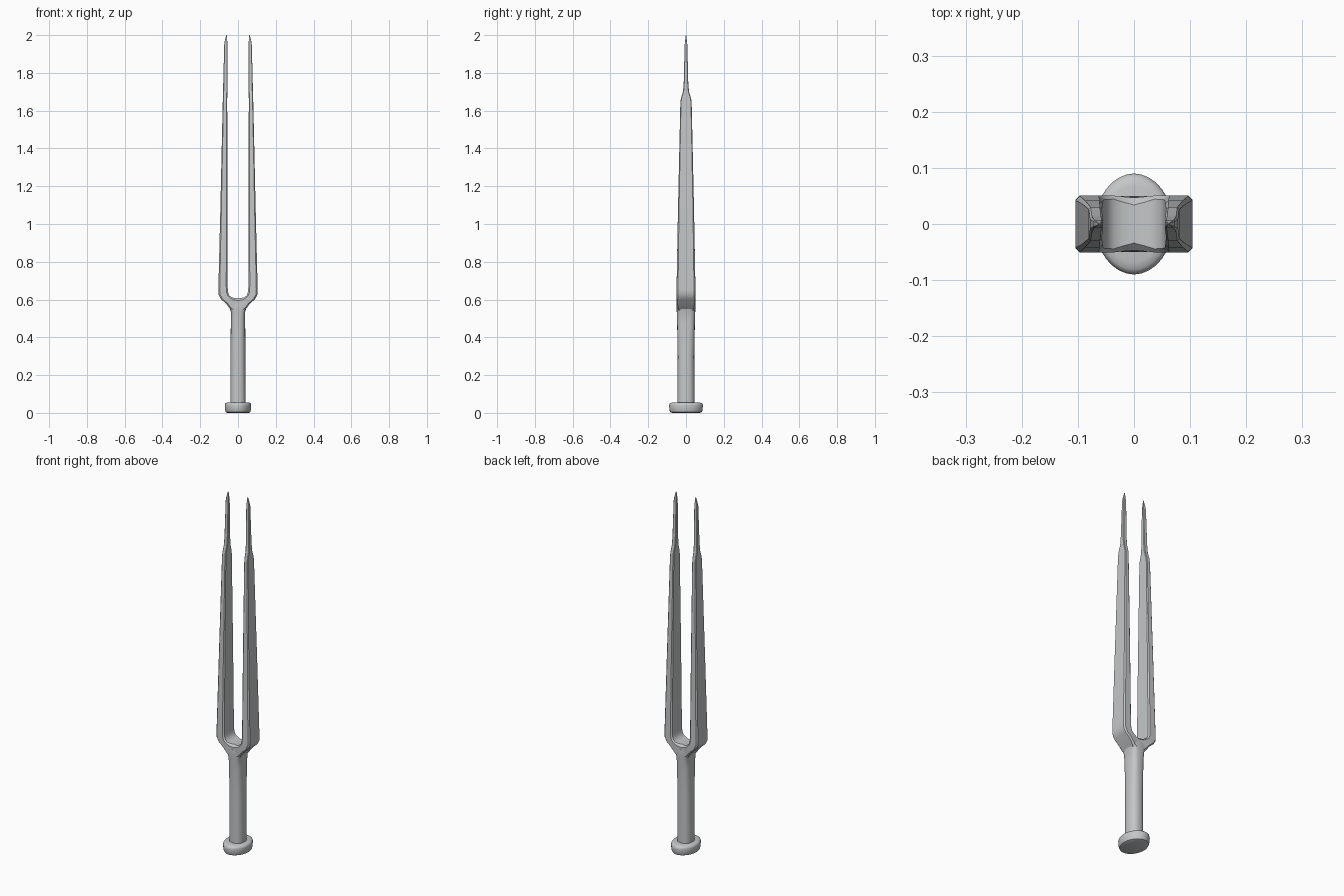
import bpy, bmesh, math
from mathutils import Vector

cube = bpy.data.objects.get("Cube")
if cube:
    bpy.data.objects.remove(cube)

steel = bpy.data.materials.new("grey_steel")
steel.use_nodes = True
steel.diffuse_color = (0.55, 0.57, 0.58, 1)
steel.node_tree.nodes["Principled BSDF"].inputs["Base Color"].default_value = steel.diffuse_color


def loft(name, rings, cap_start=True, angle=35):
    """Skin a list of equal-sized rings into one object."""
    bm = bmesh.new()
    loops = [[bm.verts.new(p) for p in ring] for ring in rings]
    n = len(loops[0])
    for a, b in zip(loops, loops[1:]):
        for i in range(n):
            j = (i + 1) % n
            bm.faces.new((a[i], a[j], b[j], b[i]))
    if cap_start:
        bm.faces.new(loops[0][::-1])
    bm.faces.new(loops[-1])
    bmesh.ops.recalc_face_normals(bm, faces=bm.faces[:])
    mesh = bpy.data.meshes.new(name)
    bm.to_mesh(mesh)
    bm.free()
    mesh.materials.append(steel)
    obj = bpy.data.objects.new(name, mesh)
    bpy.context.collection.objects.link(obj)
    bpy.ops.object.select_all(action='DESELECT')
    obj.select_set(True)
    bpy.context.view_layer.objects.active = obj
    bpy.ops.object.shade_smooth_by_angle(angle=math.radians(angle))
    return obj


def bar_section(inner, outer, depth):
    """Rectangle with clipped corners, spanning inner to outer in the xz plane."""
    a, b = Vector((inner[0], 0, inner[1])), Vector((outer[0], 0, outer[1]))
    mid, u = (a + b) / 2, (b - a) / 2
    w = u.length
    u.normalize()
    c = 0.3 * min(w, depth)
    corners = [(w - c, depth), (w, depth - c)]
    right = corners + [(x, -y) for x, y in reversed(corners)]
    outline = right + [(-x, y) for x, y in reversed(right)]
    return [mid + u * x + Vector((0, y, 0)) for x, y in outline]


def oval(rx, ry, z, power=2, count=32):
    """Horizontal superellipse ring."""
    ring = []
    for i in range(count):
        t = 2 * math.pi * i / count
        c, s = math.cos(t), math.sin(t)
        ring.append((math.copysign(abs(c) ** (2 / power), c) * rx,
                     math.copysign(abs(s) ** (2 / power), s) * ry, z))
    return ring


# Forked blade: sections run from the centre of the yoke up to the prong tip
fork_path = [
    ((0.000, 0.607), (0.000, 0.520), 0.047),
    ((0.020, 0.608), (0.039, 0.545), 0.049),
    ((0.036, 0.613), (0.060, 0.575), 0.051),
    ((0.047, 0.623), (0.090, 0.602), 0.051),
    ((0.053, 0.640), (0.104, 0.628), 0.051),
    ((0.055, 0.670), (0.104, 0.655), 0.050),
    ((0.056, 1.100), (0.093, 1.100), 0.042),
    ((0.057, 1.640), (0.081, 1.640), 0.030),
    ((0.057, 1.665), (0.080, 1.665), 0.027),
    ((0.056, 1.700), (0.079, 1.700), 0.016),
    ((0.055, 1.750), (0.078, 1.750), 0.012),
    ((0.055, 1.950), (0.073, 1.950), 0.007),
    ((0.057, 1.970), (0.070, 1.970), 0.005),
    ((0.059, 2.000), (0.062, 2.000), 0.001),
]
fork = loft("forked_blade", [bar_section(*s) for s in fork_path], cap_start=False)
mirror = fork.modifiers.new("mirror", 'MIRROR')
mirror.merge_threshold = 0.0005

# Grip: rounded shaft that grows square and blends into the yoke
loft("grip", [
    oval(0.041, 0.045, 0.03, 2.4),
    oval(0.040, 0.044, 0.30, 2.4),
    oval(0.038, 0.047, 0.48, 2.8),
    oval(0.038, 0.049, 0.535, 3.5),
    oval(0.046, 0.050, 0.56, 4.5),
    oval(0.050, 0.048, 0.58, 5),
])

# Pommel: oval disc with rounded rims and a slight point front and back
pommel_profile = [(0.80, 0.0), (0.92, 0.004), (0.97, 0.014), (1.0, 0.040),
                  (0.97, 0.048), (0.90, 0.053), (0.75, 0.056)]
loft("pommel", [oval(0.070 * s, 0.090 * s, z, 1.95) for s, z in pommel_profile], angle=45)
